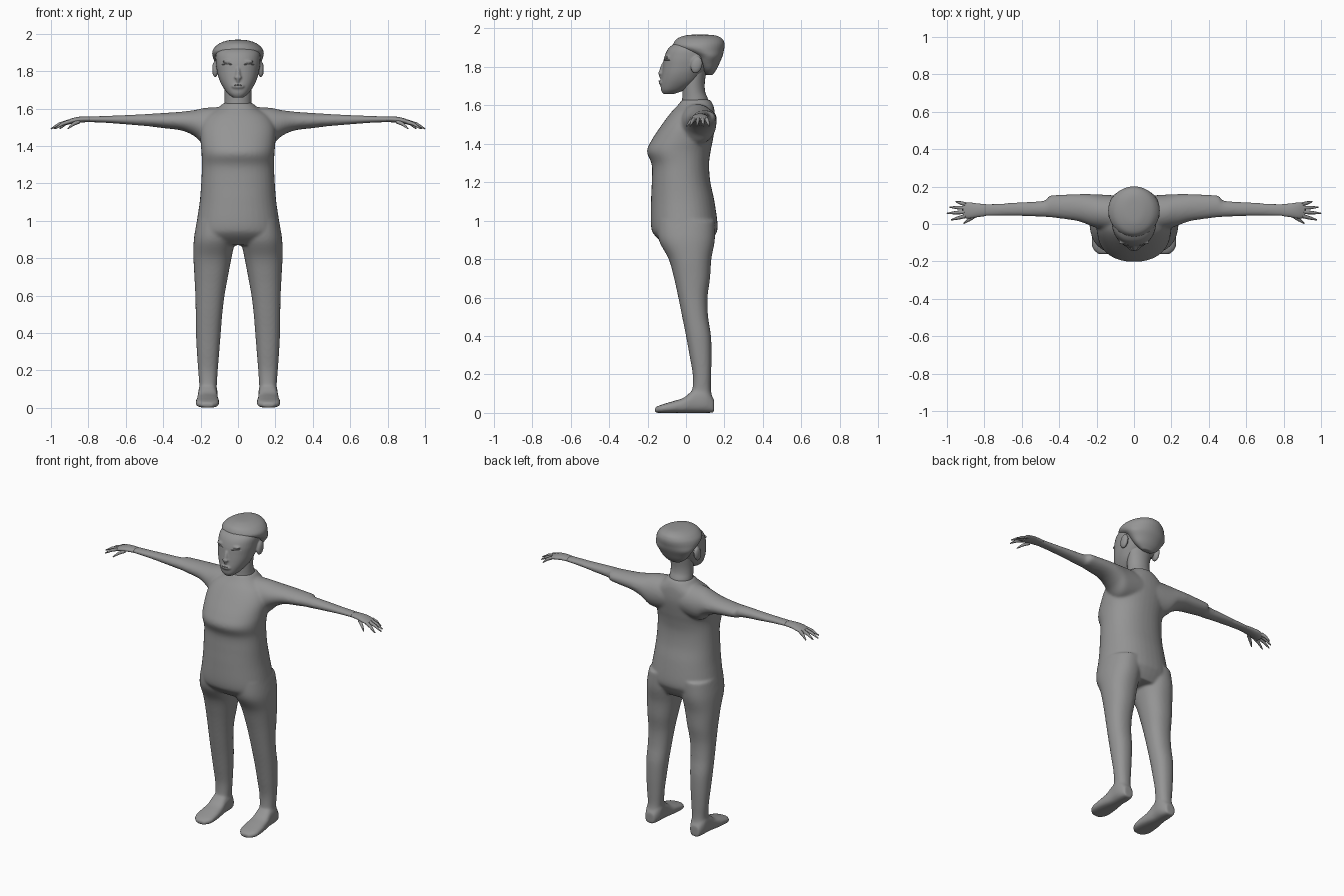
import bpy, bmesh, math
from mathutils import Matrix, Vector
from mathutils.bvhtree import BVHTree

cube = bpy.data.objects.get("Cube")
if cube:
    bpy.data.objects.remove(cube)

grey = bpy.data.materials.new("plain grey")
grey.use_nodes = True
grey.diffuse_color = (0.3, 0.3, 0.3, 1)
grey.node_tree.nodes["Principled BSDF"].inputs["Base Color"].default_value = grey.diffuse_color


def spline(rows, steps):
    """Catmull-Rom through rows of numbers."""
    out = []
    for i in range(len(rows) - 1):
        quad = [rows[max(i - 1, 0)], rows[i], rows[i + 1], rows[min(i + 2, len(rows) - 1)]]
        for k in range(steps):
            t = k / steps
            out.append([b + t / 2 * (c - a + t * (2 * a - 5 * b + 4 * c - d + t * (3 * b - a - 3 * c + d)))
                        for a, b, c, d in zip(*quad)])
    return out + [rows[-1]]


def loft(bm, axis, rows, side=1, power=1.0, count=40, steps=5):
    """Skin rounded sections; row = position, min and max of the two other axes."""
    rings = []
    for t, a0, a1, b0, b1 in spline(rows, steps):
        ring = []
        for k in range(count):
            c, s = math.cos(math.tau * k / count), math.sin(math.tau * k / count)
            a = (a0 + a1) / 2 + (a1 - a0) / 2 * math.copysign(abs(c) ** power, c)
            b = (b0 + b1) / 2 + (b1 - b0) / 2 * math.copysign(abs(s) ** power, s)
            x, y, z = {"x": (t, a, b), "y": (a, t, b), "z": (a, b, t)}[axis]
            ring.append(bm.verts.new((side * x, y, z)))
        rings.append(ring)
    faces = [bm.faces.new(rings[0]), bm.faces.new(rings[-1])]
    for low, high in zip(rings, rings[1:]):
        for k in range(count):
            j = (k + 1) % count
            faces.append(bm.faces.new((low[k], low[j], high[j], high[k])))
    bmesh.ops.recalc_face_normals(bm, faces=faces)


def ball(bm, place, size, tilt=0):
    matrix = Matrix.Translation(place) @ Matrix.Rotation(tilt, 4, "X") @ Matrix.Diagonal((*size, 1))
    bmesh.ops.create_uvsphere(bm, u_segments=24, v_segments=16, radius=1, matrix=matrix)


def finish(name, bm, voxel=0, smooth=0):
    """Turn the shells into an object, fused when a voxel size is given."""
    mesh = bpy.data.meshes.new(name)
    bm.to_mesh(mesh)
    bm.free()
    mesh.materials.append(grey)
    mesh.shade_smooth()
    obj = bpy.data.objects.new(name, mesh)
    bpy.context.collection.objects.link(obj)
    if voxel:
        fuse = obj.modifiers.new("fuse", "REMESH")
        fuse.mode, fuse.voxel_size, fuse.use_smooth_shade = "VOXEL", voxel, True
        soft = obj.modifiers.new("soften", "SMOOTH")
        soft.factor, soft.iterations = 0.5, smooth
    return obj


def tube(name, points, radii, radius):
    """Tapered curve through the points."""
    curve = bpy.data.curves.new(name, "CURVE")
    curve.dimensions, curve.bevel_depth = "3D", radius
    curve.bevel_resolution, curve.use_fill_caps = 2, True
    line = curve.splines.new("POLY")
    line.points.add(len(points) - 1)
    for p, co, r in zip(line.points, points, radii):
        p.co, p.radius = (*co, 1), r
    line.use_smooth = True
    curve.materials.append(grey)
    bpy.context.collection.objects.link(bpy.data.objects.new(name, curve))


# Clothed body: torso, legs, feet and sleeves fused together
body = bmesh.new()
loft(body, "z", [
    (.87, -.2, .2, -.1, .12), (.92, -.225, .225, -.16, .15), (.97, -.224, .224, -.182, .165),
    (1.1, -.205, .205, -.182, .148), (1.2, -.197, .197, -.178, .127), (1.29, -.193, .193, -.178, .12),
    (1.36, -.195, .195, -.203, .128), (1.42, -.2, .2, -.178, .14), (1.5, -.2, .2, -.125, .152),
    (1.56, -.17, .17, -.08, .15), (1.6, -.11, .11, -.043, .142), (1.63, -.078, .078, -.02, .125)], power=.9)
for side in (1, -1):
    loft(body, "z", [
        (.07, .115, .21, .02, .14), (.12, .113, .207, .033, .13), (.2, .108, .213, .035, .131),
        (.3, .1, .22, .018, .133), (.4, .092, .225, .0, .13), (.5, .084, .226, -.02, .115),
        (.6, .072, .228, -.04, .112), (.7, .054, .233, -.062, .125), (.8, .035, .238, -.09, .132),
        (.9, .014, .236, -.142, .15), (1, .0, .22, -.15, .15)], side, .9)
    loft(body, "y", [
        (-.162, .135, .19, 0, .028), (-.13, .105, .222, 0, .042), (-.07, .1, .226, 0, .06),
        (-.01, .105, .22, 0, .08), (.04, .11, .214, 0, .12), (.1, .11, .212, 0, .13),
        (.146, .13, .195, 0, .07)], side, .75)
    loft(body, "x", [
        (.05, -.05, .15, 1.4, 1.61), (.17, -.03, .157, 1.4, 1.604), (.23, -.01, .16, 1.45, 1.592),
        (.3, .015, .16, 1.482, 1.583), (.4, .03, .156, 1.495, 1.576), (.455, .036, .15, 1.502, 1.573),
        (.48, .038, .125, 1.505, 1.571), (.6, .042, .117, 1.515, 1.565), (.72, .043, .11, 1.524, 1.56),
        (.84, .04, .106, 1.528, 1.556)], side)
finish("clothed_body", body, .008, 8)

# Hands with tapered fingers
for side, word in ((1, "left"), (-1, "right")):
    palm = bmesh.new()
    loft(palm, "x", [(.79, .043, .106, 1.528, 1.557), (.84, .036, .11, 1.525, 1.557),
                     (.88, .03, .115, 1.52, 1.55), (.915, .032, .11, 1.513, 1.537)], side, count=24)
    finish(word + "_palm", palm)
    digits = [("little", .9, .105, .953, .12), ("ring", .905, .086, .985, .09),
              ("middle", .905, .064, 1, .057), ("index", .9, .043, .978, .022), ("thumb", .85, .045, .91, .003)]
    for finger, x0, y0, x1, y1 in digits:
        base, tip = Vector((side * x0, y0, 1.53)), Vector((side * x1, y1, 1.492))
        middle = (base + tip) / 2 + Vector((0, 0, .006))
        tube(f"{word}_{finger}_finger", [base, middle, tip], (1, .85, .3), .011)

# Neck
neck = bmesh.new()
loft(neck, "z", [(1.58, -.075, .075, -.025, .122), (1.63, -.072, .072, -.02, .115),
                 (1.67, -.071, .071, -.018, .1), (1.72, -.073, .073, -.016, .098),
                 (1.8, -.08, .08, 0, .11)])
finish("neck", neck)

# Head with nose, lips and ears
head = bmesh.new()
loft(head, "z", [
    (1.658, -.026, .026, -.118, -.065), (1.68, -.055, .055, -.13, -.005), (1.72, -.084, .084, -.131, .06),
    (1.76, -.102, .102, -.126, .09), (1.8, -.112, .112, -.121, .12), (1.85, -.119, .119, -.113, .145),
    (1.9, -.115, .115, -.088, .15), (1.94, -.075, .075, -.03, .12)], power=.9)
face = BVHTree.FromBMesh(head)
ball(head, (0, -.124, 1.782), (.013, .014, .045), -.22)
ball(head, (0, -.132, 1.766), (.02, .013, .011))
ball(head, (0, -.128, 1.718), (.034, .014, .014))
for side in (1, -1):
    ball(head, (side * .122, .055, 1.81), (.016, .03, .045), -.25)
    ball(head, (side * .05, -.098, 1.852), (.035, .012, .008))
finish("head", head, .005, 5)


def on_face(x, z, lift):
    hit = face.ray_cast(Vector((x, -1, z)), Vector((0, 1, 0)))[0]
    return hit - Vector((0, lift, 0))


# Closed eyelids and downturned mouth
for side, word in ((1, "left"), (-1, "right")):
    lid = [on_face(side * x, z, .001) for x, z in ((.03, 1.834), (.045, 1.838), (.065, 1.838), (.085, 1.835))]
    tube(word + "_eyelid", lid, (.4, 1, 1, .4), .004)
lips = [on_face(x, 1.727 - 11 * x * x, .011 - 9 * x * x) for x in (-.03, -.018, 0, .018, .03)]
tube("mouth", lips, (.4, 1, 1, 1, .4), .003)

# Hair cap, sweeping down to the nape
hair = bmesh.new()
loft(hair, "z", [
    (1.757, -.04, .04, .105, .138), (1.785, -.08, .08, .08, .158), (1.82, -.106, .106, .055, .175),
    (1.855, -.128, .128, .035, .19), (1.885, -.137, .137, -.035, .197), (1.905, -.137, .137, -.066, .201),
    (1.925, -.127, .127, -.064, .2), (1.948, -.1, .1, -.045, .187), (1.964, -.055, .055, .0, .15),
    (1.968, -.01, .01, .05, .09)])
finish("hair", hair, .006, 4)
